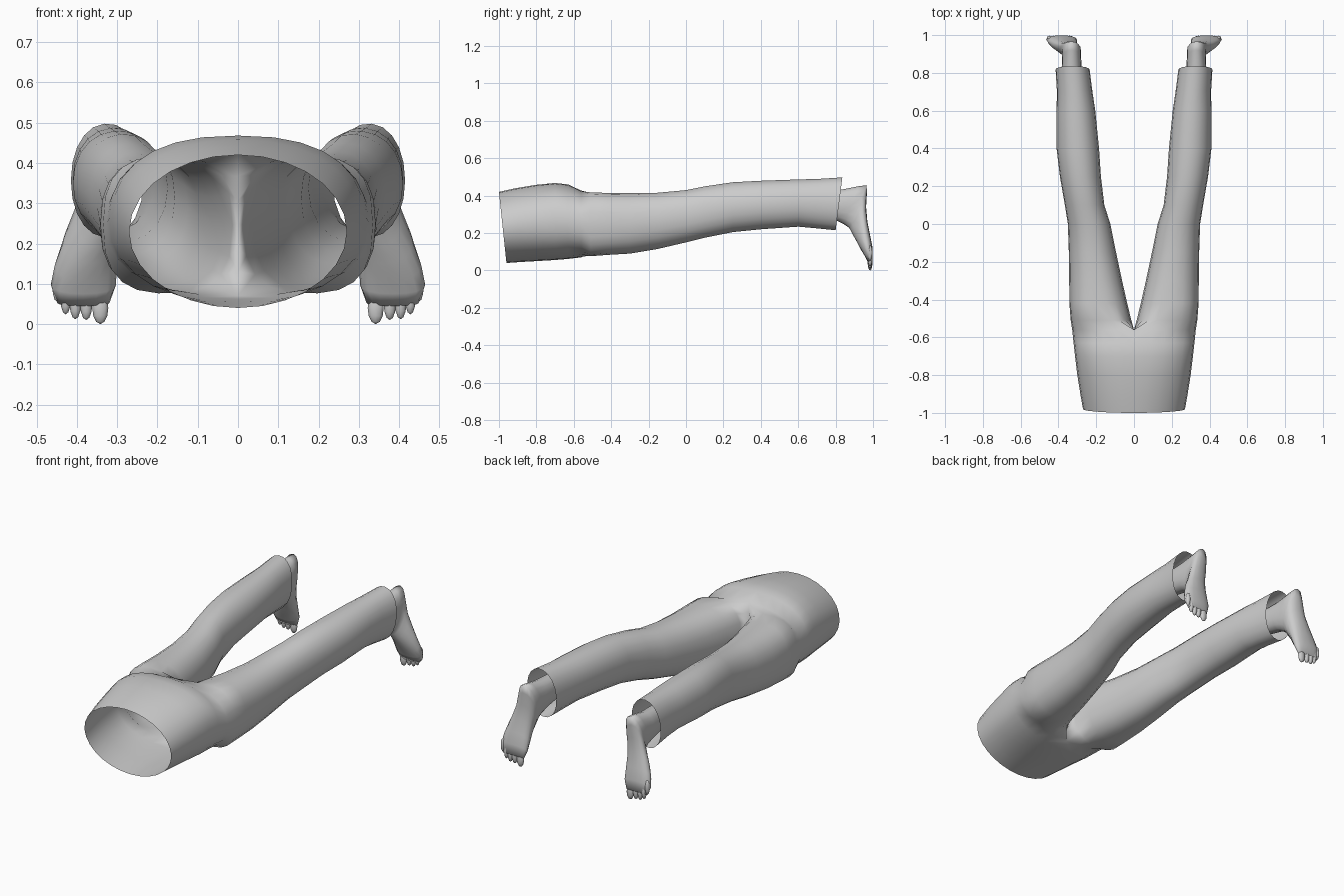
import bpy, bmesh, math

if "Cube" in bpy.data.objects:
    bpy.data.objects.remove(bpy.data.objects["Cube"])

N_OUT, N_IN = 14, 6          # segments round the outside and inside of a leg


def superellipse(cx, cz, rx, rz, deg, p):
    c, s = math.cos(math.radians(deg)), math.sin(math.radians(deg))
    return (cx + rx * math.copysign(abs(c) ** (2 / p), c),
            cz + rz * math.copysign(abs(s) ** (2 / p), s))


def bridge(bm, a, b, closed):
    n = len(a)
    for i in range(n if closed else n - 1):
        j = (i + 1) % n
        bm.faces.new((a[i], a[j], b[j], b[i]))


def finish(bm, name):
    bmesh.ops.recalc_face_normals(bm, faces=bm.faces)
    me = bpy.data.meshes.new(name)
    bm.to_mesh(me)
    bm.free()
    me.shade_smooth()
    ob = bpy.data.objects.new(name, me)
    bpy.context.collection.objects.link(ob)
    m = ob.modifiers.new("mirror", 'MIRROR')
    m.use_clip = True
    m.merge_threshold = 0.001
    return ob


# Trousers: half pelvis rings (y, half width, z low, z high, tilt, roundness)
pelvis = [(-.98, .27, .04, .42, -.02, 2.0), (-.9, .284, .045, .44, -.01, 2.1),
          (-.8, .30, .05, .458, 0, 2.2), (-.7, .312, .056, .468, 0, 2.4),
          (-.63, .32, .062, .46, 0, 2.4), (-.56, .327, .07, .427, 0, 2.4)]
# Leg rings (y, x inner, x outer, z low, z high, tilt, roundness)
legs = [(-.51, .014, .335, .076, .418, 0, 2.7), (-.42, .036, .342, .083, .415, 0, 2.5),
        (-.3, .063, .343, .09, .414, 0, 2.3), (-.15, .095, .345, .115, .416, 0, 2.2),
        (0, .125, .35, .15, .43, 0, 2.2), (.1, .157, .366, .175, .45, 0, 2.2),
        (.25, .175, .392, .205, .472, 0, 2.1), (.4, .185, .41, .22, .48, 0, 2.1),
        (.6, .205, .41, .234, .487, 0, 2.1), (.7, .22, .408, .226, .49, .01, 2.1),
        (.818, .235, .415, .215, .498, .018, 2.1)]

bm = bmesh.new()
prev = None
for y, w, lo, hi, tilt, p in pelvis:
    cz, rz = (lo + hi) / 2, (hi - lo) / 2
    ring = []
    for i in range(N_OUT + 1):
        x, z = superellipse(0, cz, w, rz, 90 - 180 * i / N_OUT, p)
        if i in (0, N_OUT):
            x = 0
        ring.append(bm.verts.new((x, y + tilt * (z - cz) / rz, z)))
    if prev:
        bridge(bm, prev, ring, False)
    prev = ring

# Crotch seam on the mirror plane turns the half ring into a closed leg ring
lo, hi = pelvis[-1][2:4]
prev = prev + [bm.verts.new((0, y, lo + (hi - lo) * k / N_IN)) for k in range(1, N_IN)]
A = 120
for y, xi, xo, lo, hi, tilt, p in legs:
    cx, rx, cz, rz = (xi + xo) / 2, (xo - xi) / 2, (lo + hi) / 2, (hi - lo) / 2
    angles = [A - 2 * A * i / N_OUT for i in range(N_OUT + 1)]
    angles += [-A - (360 - 2 * A) * k / N_IN for k in range(1, N_IN)]
    ring = []
    for a in angles:
        x, z = superellipse(cx, cz, rx, rz, a, p)
        ring.append(bm.verts.new((x, y + tilt * (z - cz) / rz, z)))
    bridge(bm, prev, ring, True)
    prev = ring
finish(bm, "trousers")

# Feet: rings spanning heel/sole point to shin/instep point (y, z, y, z, x centre, half width)
foot = [(.70, .43, .70, .29, .325, .05), (.84, .434, .81, .265, .33, .053),
        (.92, .45, .845, .247, .33, .05), (.966, .456, .872, .228, .332, .051),
        (.967, .41, .88, .215, .337, .053), (.963, .34, .893, .19, .348, .057),
        (.97, .26, .915, .15, .366, .067), (.985, .185, .937, .108, .378, .077),
        (.998, .12, .957, .075, .384, .081), (.998, .06, .972, .045, .384, .065)]
bm = bmesh.new()
prev = None
for ya, za, yb, zb, cx, w in foot:
    ring = []
    for i in range(16):
        x, t = superellipse(cx, 0, w, 1, 360 * i / 16, 2.2)
        ring.append(bm.verts.new((x, (ya + yb) / 2 + t * (ya - yb) / 2,
                                  (za + zb) / 2 + t * (za - zb) / 2)))
    if prev:
        bridge(bm, prev, ring, True)
    prev = ring
bm.faces.new(prev)

# Toes: x centre, tip height, radius
for x, tip, r in [(.342, 0, .021), (.377, .01, .016), (.404, .012, .015),
                  (.428, .024, .014), (.449, .055, .013)]:
    res = bmesh.ops.create_uvsphere(bm, u_segments=10, v_segments=6, radius=1)
    bmesh.ops.scale(bm, verts=res["verts"], vec=(r, .013, .04))
    bmesh.ops.translate(bm, verts=res["verts"], vec=(x, .984, tip + .04))
finish(bm, "feet")
